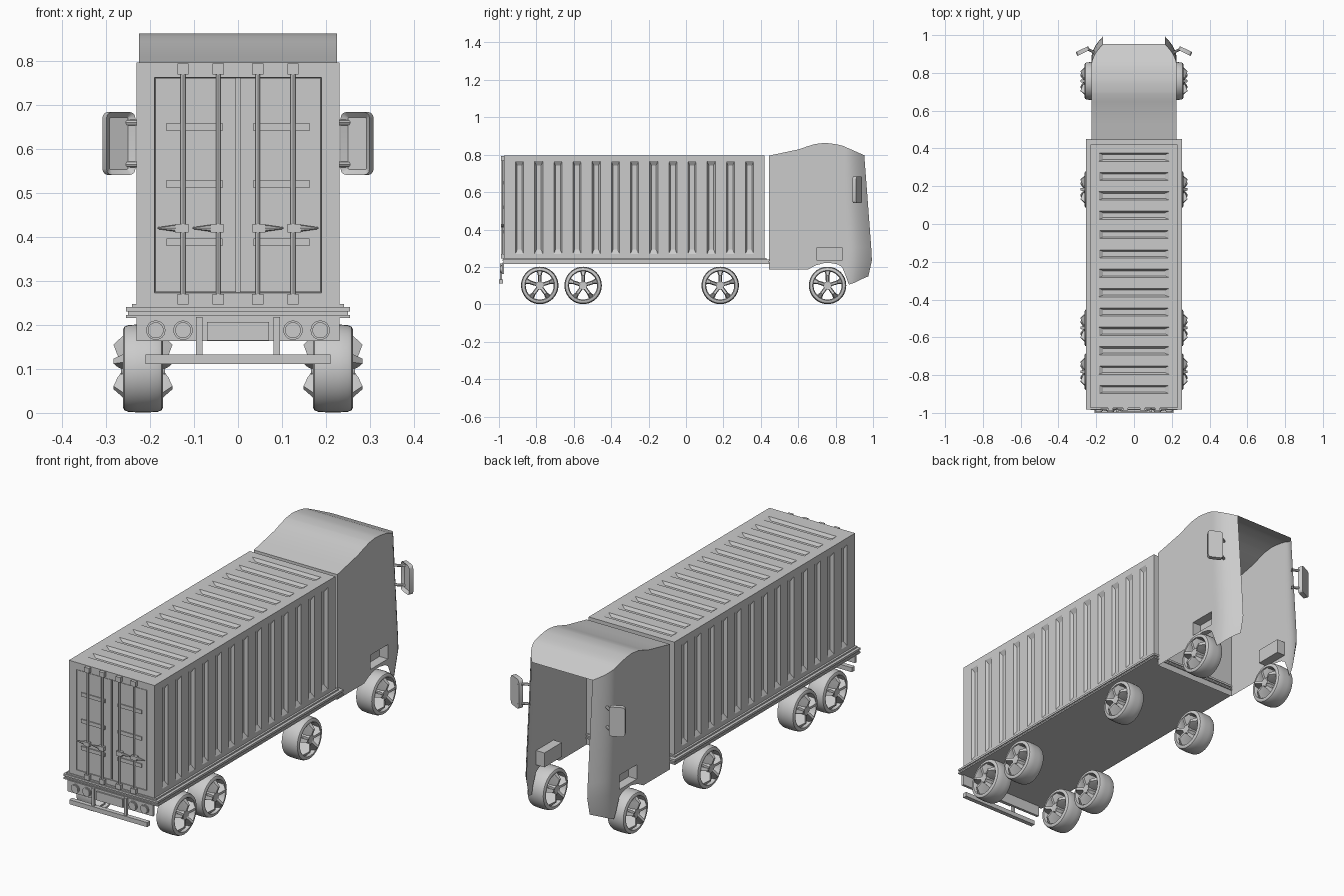
import bpy, bmesh, math
from mathutils import Vector, Matrix

if "Cube" in bpy.data.objects:
    bpy.data.objects.remove(bpy.data.objects["Cube"])


def finish(name, bm, mirror=False, recalc=True):
    if recalc:
        bmesh.ops.recalc_face_normals(bm, faces=bm.faces)
    me = bpy.data.meshes.new(name)
    bm.to_mesh(me)
    bm.free()
    ob = bpy.data.objects.new(name, me)
    bpy.context.collection.objects.link(ob)
    if mirror:
        ob.modifiers.new("Mirror", 'MIRROR')
    return ob


def box(bm, x0, x1, y0, y1, z0, z1):
    m = Matrix.Translation(((x0 + x1) / 2, (y0 + y1) / 2, (z0 + z1) / 2)) @ Matrix.Diagonal((x1 - x0, y1 - y0, z1 - z0, 1))
    bmesh.ops.create_cube(bm, size=1, matrix=m)


def cyl(bm, p, q, r, r2=None, seg=16):
    p, q = Vector(p), Vector(q)
    m = Matrix.Translation((p + q) / 2) @ (q - p).to_track_quat('Z', 'Y').to_matrix().to_4x4()
    bmesh.ops.create_cone(bm, cap_ends=True, segments=seg, radius1=r, radius2=r if r2 is None else r2,
                          depth=(q - p).length, matrix=m)


def interp(pts, t):
    for (a, b), (c, d) in zip(pts, pts[1:]):
        if t <= c:
            return b + (d - b) * max(0, t - a) / (c - a)
    return pts[-1][1]


def panel(bm, origin, U, V, L, H, grooves=(), v0=0, v1=0, depth=.014, su=.009, sv=.022):
    """Flat wall with sunken, slope-sided grooves; outward is U x V."""
    O, U, V = Vector(origin), Vector(U), Vector(V)
    N = U.cross(V)

    def face(*pts):
        bm.faces.new([bm.verts.new(O + U * u + V * v - N * w) for u, v, w in pts])

    def flat(a, b, c, d, w=0):
        face((a, c, w), (b, c, w), (b, d, w), (a, d, w))
    last = 0
    for a, b in sorted(grooves):
        flat(last, a, 0, H)
        flat(a, b, 0, v0)
        flat(a, b, v1, H)
        o = [(a, v0, 0), (b, v0, 0), (b, v1, 0), (a, v1, 0)]
        i = [(a + su, v0 + sv, depth), (b - su, v0 + sv, depth), (b - su, v1 - sv, depth), (a + su, v1 - sv, depth)]
        for k in range(4):
            n = (k + 1) % 4
            face(o[k], o[n], i[n], i[k])
        face(*i)
        last = b
    flat(last, L, 0, H)


# Container shell: grooved sides, roof and front wall, framed rear
Y0, Y1, Z0, Z1, W = -.973, .42, .24, .797, .231
L, H = Y1 - Y0, Z1 - Z0
side = [(.083 + .1025 * i - .022, .083 + .1025 * i + .022) for i in range(13)]
roof = [(a + .014, b + .014) for a, b in side]
bm = bmesh.new()
panel(bm, (W, Y0, Z0), (0, 1, 0), (0, 0, 1), L, H, side, .03, H - .032)
panel(bm, (-W, Y1, Z0), (0, -1, 0), (0, 0, 1), L, H, [(L - b, L - a) for a, b in side], .03, H - .032)
panel(bm, (W, Y0, Z1), (0, 1, 0), (-1, 0, 0), L, 2 * W, roof, W - .185, W + .185)
panel(bm, (W, Y1, Z0), (-1, 0, 0), (0, 0, 1), 2 * W, H, [(.06 + .1 * i, .1 + .1 * i) for i in range(4)], .03, H - .032)
panel(bm, (-W, Y0, Z0), (1, 0, 0), (0, 0, 1), 2 * W, H, [(W - .19, W + .19)], .033, .523, .012, .001, .001)
panel(bm, (-W, Y0, Z0), (1, 0, 0), (0, -1, 0), 2 * W, -L)
bmesh.ops.remove_doubles(bm, verts=bm.verts, dist=1e-5)
finish("container", bm, recalc=False)

# Door leaves with stiffening rails
bm = bmesh.new()
box(bm, .004, .188, -.972, -.962, .275, .761)
for z in (.65, .52, .388):
    box(bm, .035, .163, -.977, -.97, z - .009, z + .009)
finish("door_leaf", bm, True)

# Lock rods, brackets and handles
bm = bmesh.new()
for x in (.045, .125):
    cyl(bm, (x, -.98, .25), (x, -.98, .79), .0055, seg=12)
    for z in (.258, .782):
        box(bm, x - .013, x + .013, -.988, -.97, z - .012, z + .012)
    box(bm, x - .012, x + .018, -.988, -.97, .41, .43)
    cyl(bm, (x + .016, -.981, .42), (x + .058, -.981, .42), .008, .002, 8)
finish("lock_rods", bm, True)

# Chassis deck with channel edge
bm = bmesh.new()
box(bm, -.25, .25, -.975, .445, .218, .24)
box(bm, -.255, .255, -.982, .45, .231, .241)
box(bm, -.255, .255, -.982, .45, .216, .223)
box(bm, -.241, .241, -.976, .43, .24, .248)
finish("deck", bm)

# Rear lamp panel, plate and lamps
bm = bmesh.new()
box(bm, -.231, .231, -.985, -.972, .163, .218)
bmesh.ops.create_cube(bm, size=1, matrix=Matrix.Translation((0, -.987, .186)) @ Matrix.Diagonal((.142, .01, .042, 1)))
finish("lamp_panel", bm)
bm = bmesh.new()
for x in (.125, .187):
    cyl(bm, (x, -.98, .188), (x, -.99, .188), .022, seg=24)
    cyl(bm, (x, -.98, .188), (x, -.994, .188), .018, seg=24)
finish("rear_lamps", bm, True)

# Rear bumper bar on uprights
bm = bmesh.new()
box(bm, -.21, .21, -1, -.978, .111, .133)
for x in (-.088, .088):
    box(bm, x - .007, x + .007, -.995, -.983, .125, .218)
finish("rear_bumper", bm)

# Cab shell: sides wrap round the front corners, the front is open
bottom = [(.444, .185), (.655, .185), (.69, .207), (.73, .22), (.77, .221), (.81, .214), (.834, .20), (.88, .105), (.91, .112), (.995, .15)]
top = [(.444, .795), (.604, .829), (.65, .845), (.69, .857), (.738, .863), (.79, .859), (.845, .846), (.995, .797)]
front = [(.10, .955), (.15, .975), (.24, .995), (.55, .972), (.80, .953)]
cols = [.444, .52, .604, .65, .69, .70, .738, .77, .81, .834] + [.834 + .161 * k / 10 for k in range(1, 11)]


def cab_point(c, z):
    yf = interp(front, z)
    y = c if c <= .834 else .834 + (c - .834) * (yf - .834) / .161
    t = max(0, 1 - (yf - y) / .11)
    return Vector((.225 - .062 * t ** 1.8, y, z))


bm = bmesh.new()
grid = []
for c in cols:
    zs = [interp(bottom, c), .235, .305, .55, interp(top, c)]
    grid.append([bm.verts.new(cab_point(c, z)) for z in zs])
pocket = []
for a, b, c in zip(grid, grid[1:], cols):
    for k in range(4):
        f = bm.faces.new((a[k], b[k], b[k + 1], a[k + 1]))
        if k == 1 and .695 < c < .83:
            pocket.append(f)
mid = [bm.verts.new((0, g[4].co.y, g[4].co.z)) for g in grid]
for i in range(len(grid) - 1):
    bm.faces.new((grid[i][4], grid[i + 1][4], mid[i + 1], mid[i]))
# Rear wall and sunken step pocket
low = bm.verts.new((0, .444, .185))
bm.faces.new([low] + grid[0] + [mid[0]])
ext = bmesh.ops.extrude_face_region(bm, geom=pocket)
bmesh.ops.translate(bm, verts=[v for v in ext['geom'] if isinstance(v, bmesh.types.BMVert)], vec=(-.045, 0, 0))
bmesh.ops.delete(bm, geom=[f for f in pocket if f.is_valid], context='FACES')
finish("cab", bm, True)

# Wing mirrors: rounded housing with sunken glass, two arms
bm = bmesh.new()
U, N = Vector((.9, -.435, 0)), Vector((-.435, -.9, 0))
ring = []
for cu, cz, a0 in ((.06, .67, 0), (.015, .67, 90), (.015, .555, 180), (.06, .555, 270)):
    for k in range(4):
        a = math.radians(a0 + 30 * k)
        p = Vector((.242, .942, 0)) + U * (cu + .014 * math.cos(a))
        p.z = cz + .014 * math.sin(a)
        ring.append(bm.verts.new(p))
f = bm.faces.new(ring)
ext = bmesh.ops.extrude_face_region(bm, geom=[f])['geom']
bmesh.ops.translate(bm, verts=[g for g in ext if isinstance(g, bmesh.types.BMVert)], vec=N * .022)
glass = [g for g in ext if isinstance(g, bmesh.types.BMFace)]
bmesh.ops.recalc_face_normals(bm, faces=bm.faces)
bmesh.ops.inset_region(bm, faces=glass, thickness=.013)
bmesh.ops.translate(bm, verts=glass[0].verts, vec=-N * .012)
for z in (.565, .66):
    cyl(bm, (.255, .932, z), (.205, .905, z), .007, seg=8)
finish("wing_mirror", bm, True)


# Wheels: lathed tyre and rim, hub, five bulging spokes
def wheel(bm, cx, cy, cz):
    prof = [(.046, .080), (.046, .088), (.042, .095), (.034, .0985), (.012, .1), (-.012, .1), (-.034, .0985), (-.042, .095),
            (-.046, .088), (-.046, .080), (-.036, .075), (.036, .075)]
    n = 40
    rings = []
    for i in range(n):
        a = 2 * math.pi * i / n
        rings.append([bm.verts.new((cx + x, cy + r * math.cos(a), cz + r * math.sin(a))) for x, r in prof])
    for i in range(n):
        a, b = rings[i], rings[(i + 1) % n]
        for k in range(len(prof)):
            m = (k + 1) % len(prof)
            bm.faces.new((a[k], b[k], b[m], a[m]))
    cyl(bm, (cx - .05, cy, cz), (cx + .05, cy, cz), .022, seg=20)
    for s in range(5):
        a = math.pi / 2 + s * 2 * math.pi / 5
        c, d = math.cos(a), math.sin(a)
        secs = []
        for r, h, w in ((.012, .048, .009), (.03, .058, .010), (.054, .067, .010), (.078, .042, .017)):
            secs.append([bm.verts.new((cx + x, cy + r * c - t * d, cz + r * d + t * c))
                         for x, t in ((-h, -w * .6), (-h, w * .6), (-h + .02, w), (h - .02, w), (h, w * .6), (h, -w * .6), (h - .02, -w), (-h + .02, -w))])
        for p, q in zip(secs, secs[1:]):
            for k in range(8):
                m = (k + 1) % 8
                bm.faces.new((p[k], p[m], q[m], q[k]))
        bm.faces.new(secs[0])
        bm.faces.new(secs[-1])


for name, y in (("rear_wheel", -.782), ("second_rear_wheel", -.55), ("middle_wheel", .183), ("front_wheel", .757)):
    bm = bmesh.new()
    wheel(bm, .216, y, .101)
    finish(name, bm, True)

# Smooth the round parts, keep creases
bpy.ops.object.select_all(action='SELECT')
bpy.context.view_layer.objects.active = bpy.data.objects["cab"]
bpy.ops.object.shade_smooth_by_angle(angle=math.radians(30))
